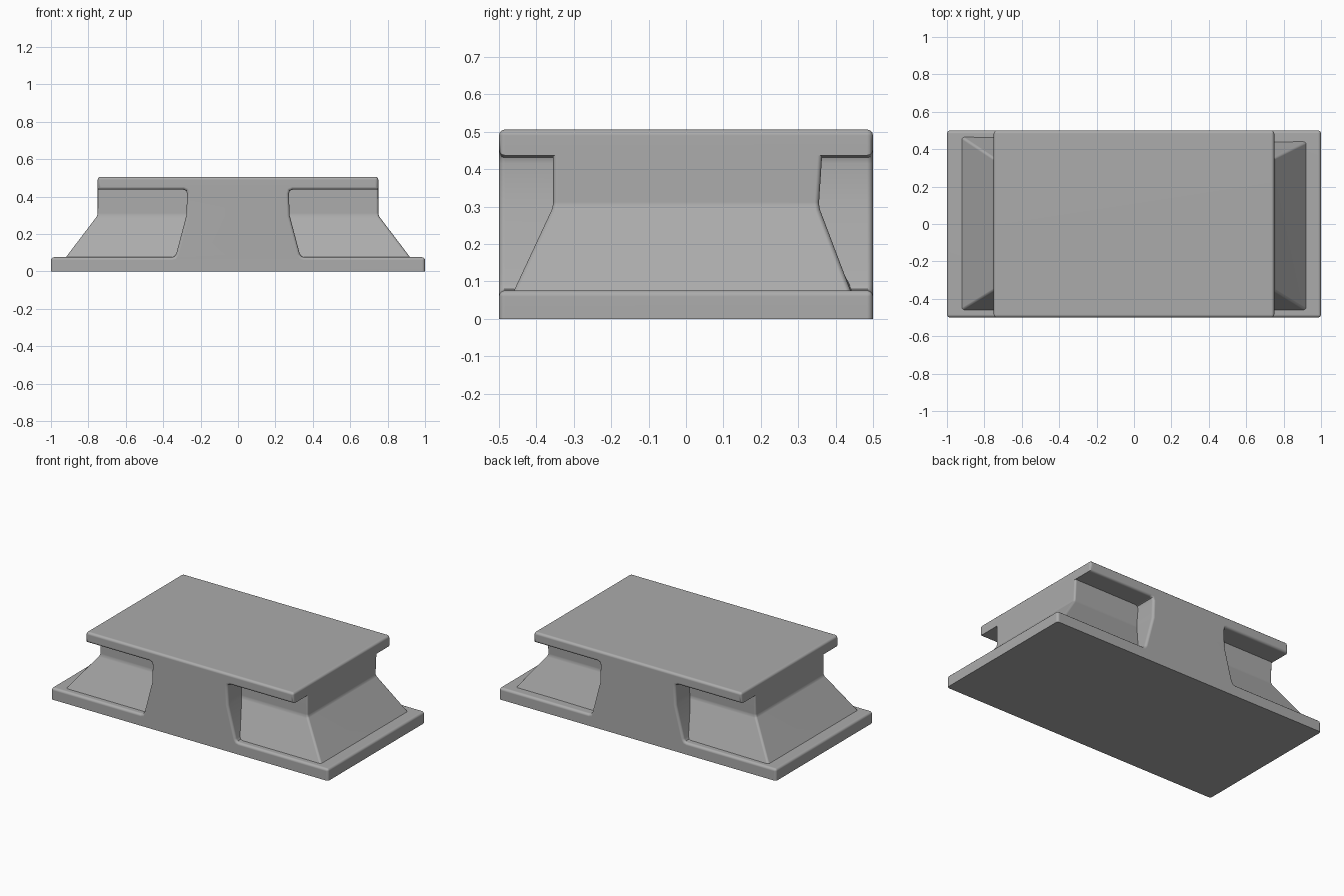
import bpy
import bmesh

cube = bpy.data.objects.get("Cube")
if cube:
    bpy.data.objects.remove(cube, do_unlink=True)

grey = bpy.data.materials.new("plain_grey")
grey.use_nodes = True
grey.diffuse_color = (0.41, 0.41, 0.41, 1)
grey.node_tree.nodes["Principled BSDF"].inputs["Base Color"].default_value = (0.41, 0.41, 0.41, 1)


def is_inner_edge(edge):
    """Edges running front to back below the top, inside the slab's outline."""
    a, b = (v.co for v in edge.verts)
    return abs(a.y - b.y) > 0.9 and abs(a.x) < 0.8 and a.z < 0.5


def finish(name, bm, width):
    """Bevel the outer edges, then shade smooth while keeping broad faces flat."""
    bmesh.ops.recalc_face_normals(bm, faces=bm.faces[:])
    low = min(v.co.z for v in bm.verts)
    edges = [e for e in bm.edges
             if max(v.co.z for v in e.verts) > low + 0.001
             and e.calc_face_angle(0) > 0.2 and not is_inner_edge(e)]
    bmesh.ops.bevel(bm, geom=edges, offset=width, segments=3, profile=0.5,
                    affect='EDGES', clamp_overlap=True)
    mesh = bpy.data.meshes.new(name)
    bm.to_mesh(mesh)
    bm.free()
    obj = bpy.data.objects.new(name, mesh)
    bpy.context.collection.objects.link(obj)
    mesh.materials.append(grey)
    bpy.ops.object.select_all(action='DESELECT')
    obj.select_set(True)
    bpy.context.view_layer.objects.active = obj
    bpy.ops.object.shade_smooth_by_angle(angle=0.6)
    weighted = obj.modifiers.new("flat_faces", 'WEIGHTED_NORMAL')
    weighted.keep_sharp = True


# Base plate, central web with rounded inner corners, and top slab as one profile
half = [(1, 0), (1, 0.076),
        (0.355, 0.076), (0.34, 0.08), (0.33, 0.095),
        (0.276, 0.3), (0.272, 0.415), (0.277, 0.431), (0.292, 0.437),
        (0.75, 0.437), (0.75, 0.506)]
profile = half + [(-x, z) for x, z in reversed(half)]
bm = bmesh.new()
face = bm.faces.new([bm.verts.new((x, -0.5, z)) for x, z in profile])
grown = bmesh.ops.extrude_face_region(bm, geom=[face])
for v in grown["geom"]:
    if isinstance(v, bmesh.types.BMVert):
        v.co.y = 0.5
finish("base_web_and_top", bm, 0.016)

# Core with flared skirt: x reach, front y, back y on +x, back y on -x, height
levels = [
    (0.955, 0.481, 0.457, 0.488, 0.03),
    (0.75, 0.355, 0.355, 0.352, 0.3),
    (0.75, 0.355, 0.367, 0.36, 0.485),
]
bm = bmesh.new()
rings = []
for x, front, back_left, back_right, z in levels:
    corners = [(-x, -front), (x, -front), (x, back_left), (-x, back_right)]
    rings.append([bm.verts.new((cx, cy, z)) for cx, cy in corners])
for lower, upper in zip(rings, rings[1:]):
    for i in range(4):
        j = (i + 1) % 4
        bm.faces.new((lower[i], lower[j], upper[j], upper[i]))
bm.faces.new(rings[0])
bm.faces.new(rings[-1])
finish("flared_core", bm, 0.012)
